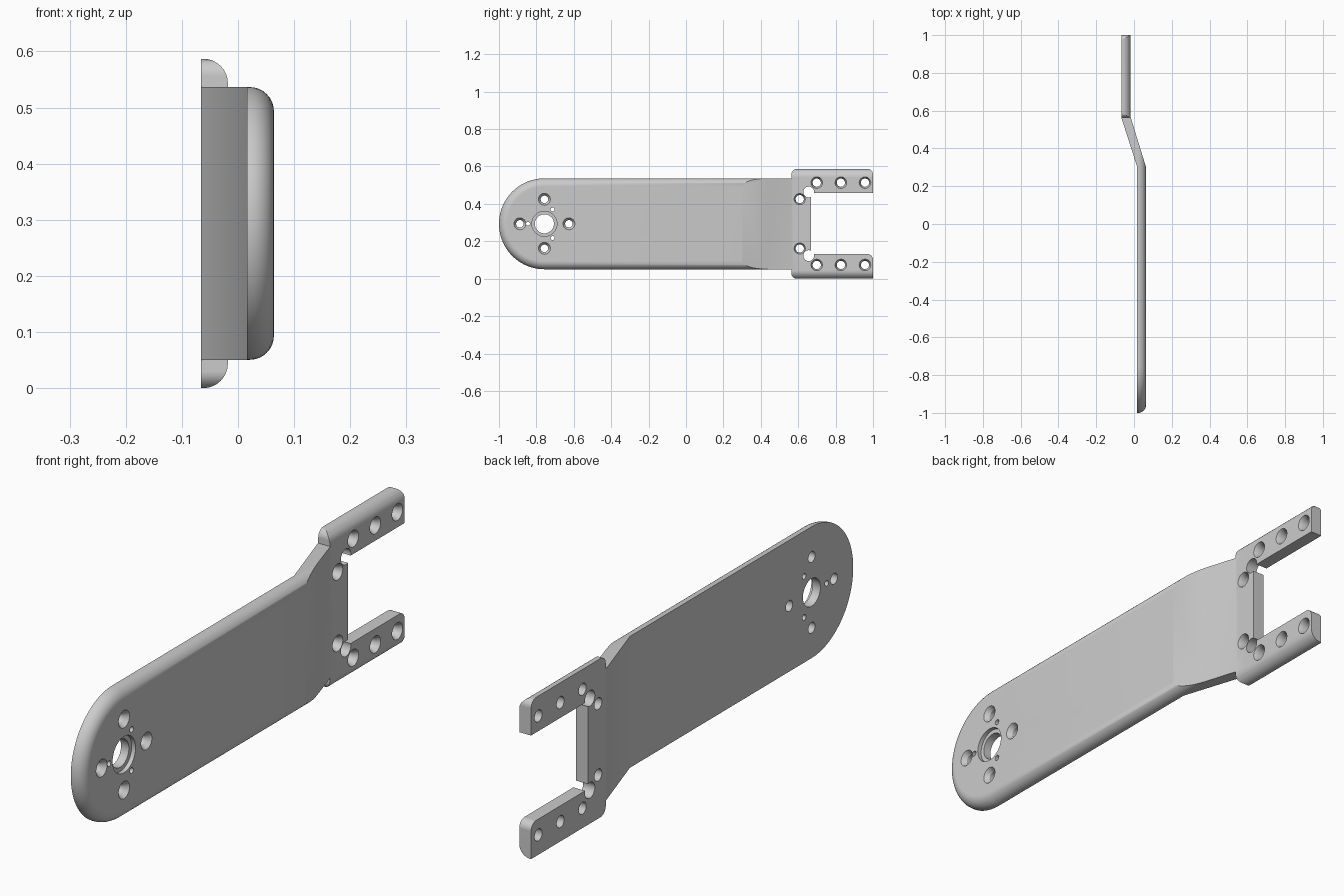
import bpy, bmesh
from math import cos, sin, pi, radians

if "Cube" in bpy.data.objects:
    bpy.data.objects.remove(bpy.data.objects["Cube"], do_unlink=True)

grey = bpy.data.materials.new("plain grey")
grey.use_nodes = True
colour = (0.6, 0.6, 0.6, 1)
grey.diffuse_color = colour
grey.node_tree.nodes["Principled BSDF"].inputs["Base Color"].default_value = colour

MID = 0.2935          # height of the centre line
TOP = 2 * MID
BODY_R = 0.243        # half width of the arm
PIVOT = -1 + BODY_R   # centre of the rounded end
ARM_FACE, FORK_FACE, FORK_BACK = 0.064, -0.018, -0.066


def arc(cx, cy, r, start, end, n=8):
    angles = [radians(start + (end - start) * i / n) for i in range(n + 1)]
    return [(cx + r * cos(a), cy + r * sin(a)) for a in angles]


def finish(name, bm):
    bmesh.ops.recalc_face_normals(bm, faces=bm.faces)
    mesh = bpy.data.meshes.new(name)
    bm.to_mesh(mesh)
    bm.free()
    mesh.materials.append(grey)
    obj = bpy.data.objects.new(name, mesh)
    bpy.context.collection.objects.link(obj)
    return obj


def prism(name, outline, axis, low, high, fillet=0):
    """Extrude a 2D outline along an axis, optionally rounding the far rim."""
    place = {"x": lambda a, b, h: (h, a, b),
             "y": lambda a, b, h: (a, h, b),
             "z": lambda a, b, h: (a, b, h)}[axis]
    bm = bmesh.new()
    near = [bm.verts.new(place(a, b, low)) for a, b in outline]
    far = [bm.verts.new(place(a, b, high)) for a, b in outline]
    bm.faces.new(near)
    cap = bm.faces.new(far)
    for i in range(len(near)):
        bm.faces.new((near[i - 1], near[i], far[i], far[i - 1]))
    if fillet:
        bmesh.ops.recalc_face_normals(bm, faces=bm.faces)
        bmesh.ops.bevel(bm, geom=list(cap.edges), offset=fillet, segments=8,
                        profile=0.5, affect="EDGES", clamp_overlap=True)
    return finish(name, bm)


def drill(bm, y, z, steps, n=32):
    """Add a turned drill shape along x from (x, radius) steps."""
    rings = [[bm.verts.new((x, y + r * cos(2 * pi * i / n), z + r * sin(2 * pi * i / n)))
              for i in range(n)] for x, r in steps]
    bm.faces.new(rings[0])
    bm.faces.new(rings[-1])
    for a, b in zip(rings, rings[1:]):
        for i in range(n):
            bm.faces.new((a[i - 1], a[i], b[i], b[i - 1]))


def boolean(target, tool, operation):
    mod = target.modifiers.new(operation, "BOOLEAN")
    mod.operation, mod.solver, mod.object = operation, "EXACT", tool
    bpy.context.view_layer.objects.active = target
    bpy.ops.object.modifier_apply(modifier=mod.name)
    bpy.data.objects.remove(tool, do_unlink=True)


# Arm: rounded strip trimmed to the cranked side profile
strip = arc(PIVOT, MID, BODY_R, 90, 270, 48) + [(0.9, MID - BODY_R), (0.9, MID + BODY_R)]
plate = prism("cranked_arm_plate", strip, "x", -0.2, ARM_FACE, 0.043)
crank = [(0.016, -1.1), (0.2, -1.1), (0.2, 0.3), (ARM_FACE, 0.3), (FORK_FACE, 0.567),
         (FORK_FACE, 0.62), (FORK_BACK, 0.62), (FORK_BACK, 0.56), (0.016, 0.305)]
boolean(plate, prism("crank_profile", crank, "z", -0.1, 0.7), "INTERSECT")

# Fork: outer edges rounded along its length, small corner radii in outline
r = 0.044
section = ([(FORK_BACK, 0)] + arc(FORK_FACE - r, r, r, -90, 0)
           + arc(FORK_FACE - r, TOP - r, r, 0, 90) + [(FORK_BACK, TOP)])
fork = prism("fork", section, "y", 0.5, 1)
c, left, right = 0.03, 0.563, 1
outline = (arc(left + c, c, c, 180, 270) + [(right, 0)]
           + arc(right - c, TOP - c, c, 0, 90) + arc(left + c, TOP - c, c, 90, 180))
boolean(fork, prism("fork_outline", outline, "x", -0.2, 0.2), "INTERSECT")
slot_low, slot_high = 0.132, TOP - 0.13
slot = [(0.667, slot_low), (right - c, slot_low)]
slot += arc(right - c, slot_low - c, c, 90, 0) + [(1.1, slot_low - c), (1.1, slot_high), (0.667, slot_high)]
boolean(fork, prism("fork_slot", slot, "x", -0.2, 0.2), "DIFFERENCE")
boolean(plate, fork, "UNION")

# Holes: pivot bore, countersunk screw holes, pin holes, corner reliefs
bm = bmesh.new()


def countersunk(y, z, face, hole, head):
    drill(bm, y, z, [(-0.2, hole), (face - 0.018, hole), (face, head), (0.2, head)])


drill(bm, PIVOT, MID, [(-0.2, 0.051), (ARM_FACE - 0.016, 0.051),
                       (ARM_FACE - 0.016, 0.067), (0.2, 0.067)], 48)
for k in range(4):
    a = k * pi / 2
    countersunk(PIVOT + 0.131 * cos(a), MID + 0.131 * sin(a), ARM_FACE, 0.02, 0.032)
for a in (pi / 3, pi, -pi / 3):
    drill(bm, PIVOT + 0.088 * cos(a), MID + 0.088 * sin(a), [(-0.2, 0.0105), (0.2, 0.0105)], 16)
for side in (-1, 1):
    for y in (0.699, 0.828, 0.957):
        countersunk(y, MID + side * 0.22, FORK_FACE, 0.022, 0.031)
    countersunk(0.608, MID + side * 0.132, FORK_FACE, 0.022, 0.03)
    drill(bm, 0.656, MID + side * 0.17, [(-0.2, 0.029), (0.2, 0.029)])
boolean(plate, finish("drills", bm), "DIFFERENCE")

# Smooth rounded edges while flats stay flat
bpy.ops.object.select_all(action="DESELECT")
plate.select_set(True)
bpy.context.view_layer.objects.active = plate
bpy.ops.object.shade_smooth_by_angle(angle=radians(30))
weighted = plate.modifiers.new("weighted_normals", "WEIGHTED_NORMAL")
weighted.keep_sharp = True
